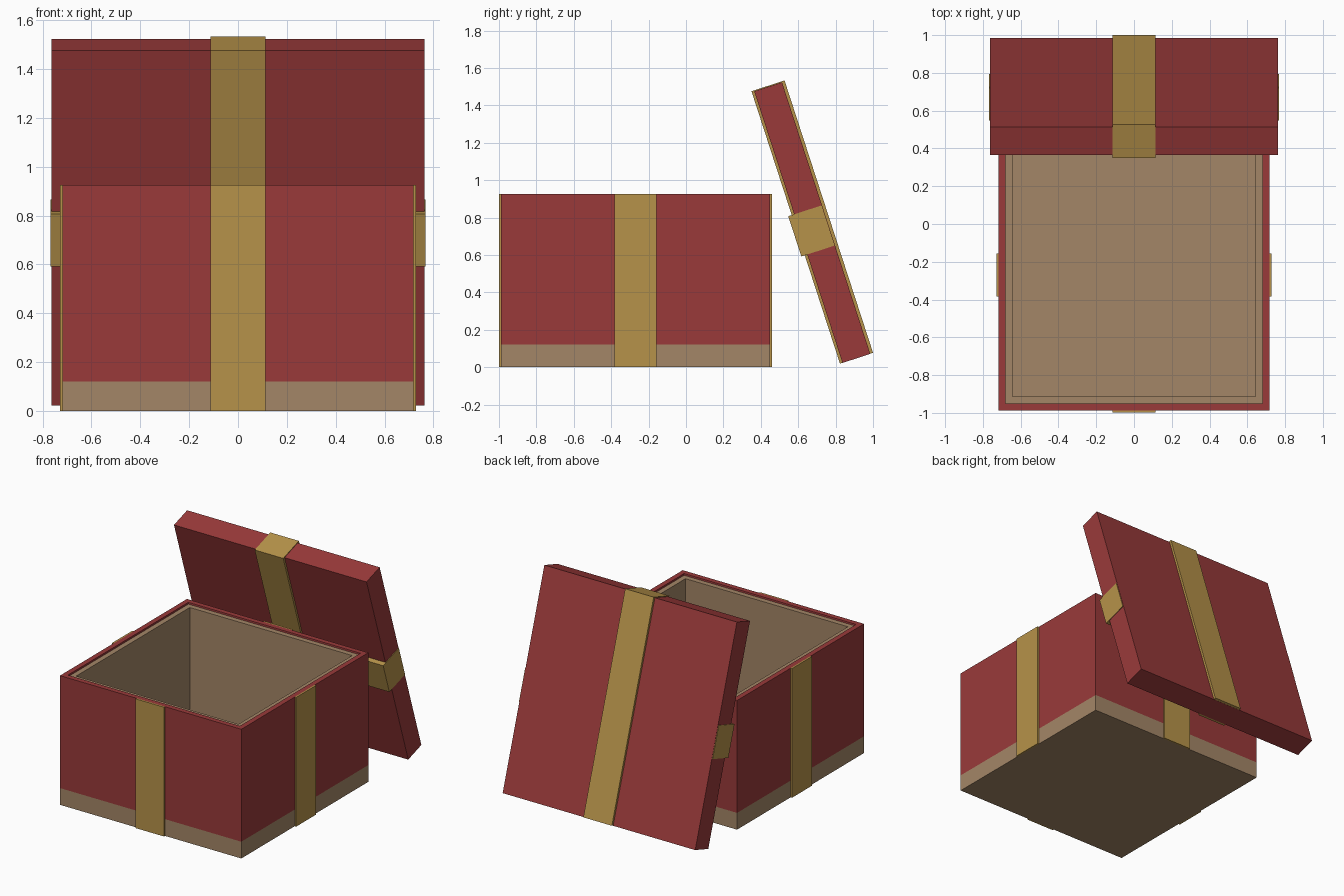
import bpy
import bmesh
from math import radians
from mathutils import Matrix, Vector

old = bpy.data.objects.get("Cube")
if old:
    bpy.data.objects.remove(old, do_unlink=True)


def make_material(name, rgb):
    mat = bpy.data.materials.new(name)
    mat.use_nodes = True
    colour = (*rgb, 1.0)
    mat.diffuse_color = colour
    mat.node_tree.nodes["Principled BSDF"].inputs["Base Color"].default_value = colour
    return mat


RED = make_material("deep red", (0.32, 0.042, 0.042))
GOLD = make_material("ribbon gold", (0.47, 0.29, 0.068))
TAN = make_material("cardboard tan", (0.37, 0.24, 0.135))


def link(name, bm, mats):
    mesh = bpy.data.meshes.new(name)
    bm.to_mesh(mesh)
    bm.free()
    for mat in mats:
        mesh.materials.append(mat)
    obj = bpy.data.objects.new(name, mesh)
    bpy.context.collection.objects.link(obj)
    return obj


def cuboid(size, centre):
    bm = bmesh.new()
    place = Matrix.Translation(centre) @ Matrix.Diagonal((*size, 1.0))
    bmesh.ops.create_cube(bm, size=1.0, matrix=place)
    return bm


# Open box: red walls above a tan base band, with a tan lining
HEIGHT, HALF, MID_Y = 0.925, 0.718, -0.27
FLOOR, BAND, RIM, LIP = 0.1, 0.12, 0.037, 0.012
bm = cuboid((2 * HALF, 2 * HALF, HEIGHT), (0, MID_Y, HEIGHT / 2))
bmesh.ops.bisect_plane(bm, geom=bm.verts[:] + bm.edges[:] + bm.faces[:],
                       plane_co=(0, 0, BAND), plane_no=(0, 0, 1))
for face in bm.faces:
    face.material_index = int(face.calc_center_median().z < BAND)
bm.normal_update()
top = max(bm.faces, key=lambda f: f.calc_center_median().z)


def step(thickness, depth, index):
    result = bmesh.ops.inset_individual(bm, faces=[top], thickness=thickness,
                                        depth=depth, use_even_offset=True)
    for face in result["faces"]:
        face.material_index = index
    bm.normal_update()


step(RIM, 0, 0)
step(0.001, -LIP, 0)
step(RIM, 0, 1)
step(0.001, FLOOR + LIP - HEIGHT, 1)
top.material_index = 1
link("box", bm, [RED, TAN])

# Ribbon strips down the four box sides
WIDTH, PLATE = 0.226, 0.012
for name, dx, dy in (("front", 0, -1), ("back", 0, 1), ("left", 1, 0), ("right", -1, 0)):
    reach = HALF + PLATE / 2 - 0.001
    size = (PLATE if dx else WIDTH, PLATE if dy else WIDTH, HEIGHT)
    link(name + "_box_ribbon",
         cuboid(size, (dx * reach, MID_Y + dy * reach, HEIGHT / 2)), [GOLD])

# Lid leaning behind the box: local y runs up its length, local z out of its top
lean = Matrix.Translation((0, 0.675, 0.773)) @ Matrix.Rotation(radians(18), 4, "X")
up, out = Vector((0, 0, 1)), Vector((0, 1, 0))
LENGTH, DEPTH = 1.527, 0.156
for name, size, along, normal, mat in (
        ("lid", (1.525, DEPTH, LENGTH), 0, 0, RED),
        ("lid_long_ribbon", (WIDTH, 0.186, LENGTH + 0.004), 0.003, 0.001, GOLD),
        ("lid_cross_ribbon", (1.534, 0.187, WIDTH), -0.041, -0.018, GOLD)):
    part = link(name, cuboid(size, up * along + out * normal), [mat])
    part.matrix_world = lean
